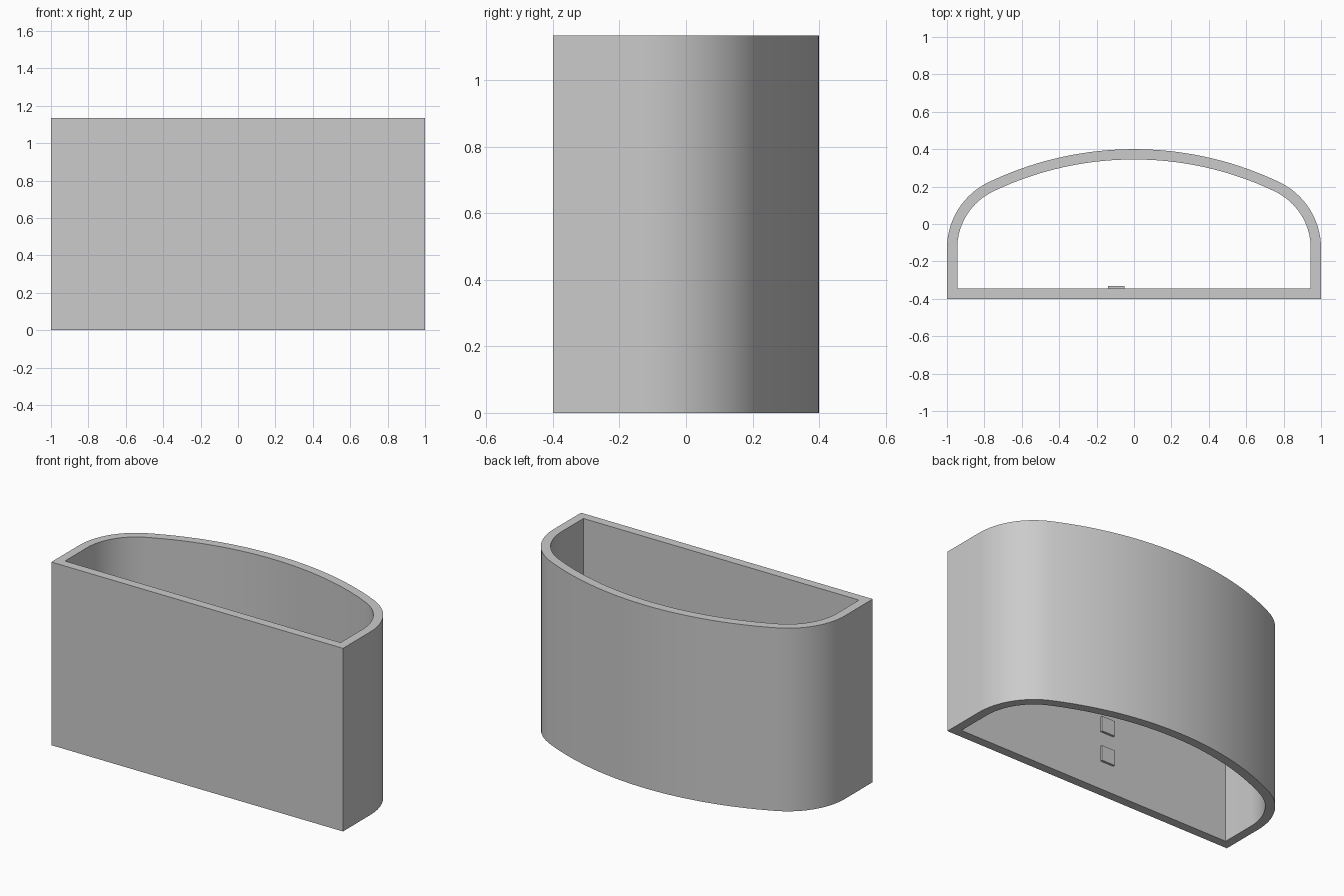
import bpy
import bmesh
from math import atan2, cos, sin, pi, hypot

cube = bpy.data.objects.get("Cube")
if cube:
    bpy.data.objects.remove(cube)

HEIGHT = 1.135
DEPTH = 0.4
WALL = 0.055
BACK_RADIUS = 1.8      # broad curve of the back
CORNER_Y = -0.13       # where the straight sides start to round over

grey = bpy.data.materials.new("light grey")
grey.use_nodes = True
grey.diffuse_color = (0.6, 0.6, 0.6, 1)
grey.node_tree.nodes["Principled BSDF"].inputs["Base Color"].default_value = (0.6, 0.6, 0.6, 1)


def make_object(name, bm):
    bmesh.ops.recalc_face_normals(bm, faces=bm.faces)
    mesh = bpy.data.meshes.new(name)
    bm.to_mesh(mesh)
    bm.free()
    mesh.materials.append(grey)
    obj = bpy.data.objects.new(name, mesh)
    bpy.context.collection.objects.link(obj)
    return obj


def outline(inset):
    """D-shaped outline, moved inward by the inset."""
    back_y = DEPTH - BACK_RADIUS
    rise = CORNER_Y - back_y
    corner = (BACK_RADIUS ** 2 - 1 - rise ** 2) / (2 * (BACK_RADIUS - 1))
    corner_x = 1 - corner
    join = atan2(rise, corner_x)
    half = [(1 - inset, -DEPTH + inset)]
    for i in range(16):
        a = join * i / 16
        half.append((corner_x + (corner - inset) * cos(a), CORNER_Y + (corner - inset) * sin(a)))
    for i in range(20):
        a = join + (pi / 2 - join) * i / 20
        r = BACK_RADIUS - inset
        half.append((r * cos(a), back_y + r * sin(a)))
    return half + [(0, DEPTH - inset)] + [(-x, y) for x, y in reversed(half)]


# Open sleeve: outer and inner walls joined by flat rims
bm = bmesh.new()
rings = [[bm.verts.new((x, y, z)) for x, y in outline(inset)]
         for inset, z in ((0, 0), (0, HEIGHT), (WALL, HEIGHT), (WALL, 0))]
count = len(rings[0])
for k in range(4):
    a, b = rings[k], rings[(k + 1) % 4]
    for i in range(count):
        j = (i + 1) % count
        bm.faces.new((a[i], a[j], b[j], b[i]))
sleeve = make_object("curved_sleeve", bm)
bpy.ops.object.select_all(action="DESELECT")
sleeve.select_set(True)
bpy.context.view_layer.objects.active = sleeve
bpy.ops.object.shade_smooth_by_angle(angle=pi / 6)

# Two small raised tabs inside the flat front wall
for name, z in (("lower_tab", 0.222), ("upper_tab", 0.408)):
    bm = bmesh.new()
    bmesh.ops.create_cube(bm, size=1)
    bmesh.ops.scale(bm, vec=(0.09, 0.02, 0.094), verts=bm.verts)
    bmesh.ops.translate(bm, vec=(-0.095, -DEPTH + WALL + 0.004, z), verts=bm.verts)
    make_object(name, bm)
